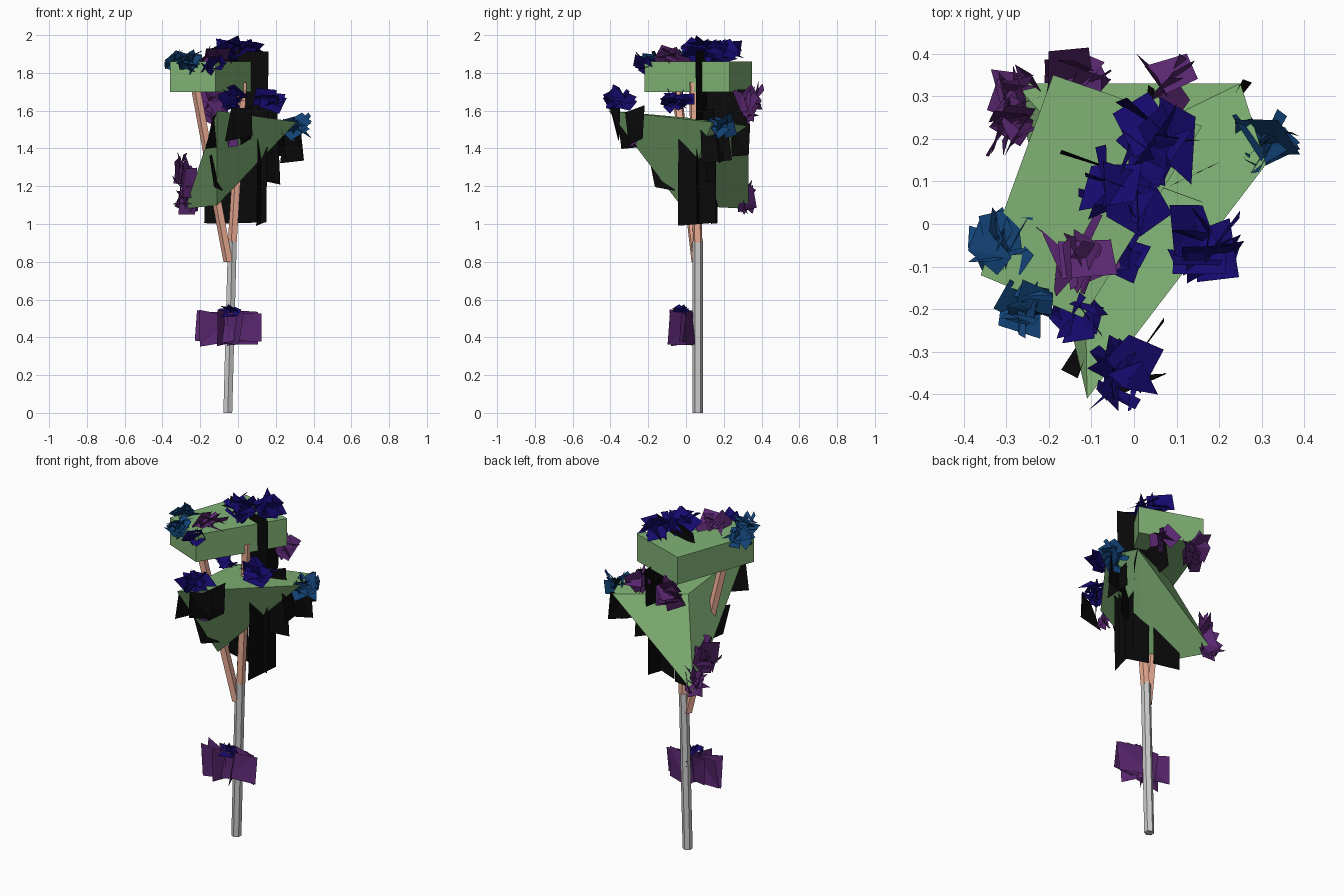
import bpy, bmesh, math, random
from mathutils import Vector

if "Cube" in bpy.data.objects:
    bpy.data.objects.remove(bpy.data.objects["Cube"])

random.seed(11)

def material(name, rgb):
    m = bpy.data.materials.new(name)
    m.diffuse_color = (*rgb, 1)
    m.use_nodes = True
    m.node_tree.nodes["Principled BSDF"].inputs["Base Color"].default_value = m.diffuse_color
    return m

GREEN = material("leaf_green", (0.22, 0.45, 0.18))
BARK = material("bark", (0.85, 0.42, 0.30))
BLACK = material("dark_leaf", (0.003, 0.003, 0.003))
PURPLE = material("purple_petal", (0.10, 0.02, 0.16))
BLUE = material("blue_petal", (0.008, 0.003, 0.16))
TEAL = material("teal_petal", (0.006, 0.055, 0.18))

def finish(name, bm, mat=None):
    me = bpy.data.meshes.new(name)
    bm.to_mesh(me)
    bm.free()
    ob = bpy.data.objects.new(name, me)
    bpy.context.collection.objects.link(ob)
    if mat:
        me.materials.append(mat)
    return ob

def rod(name, a, b, r, sides, mat=None):
    bm = bmesh.new()
    rings = []
    for p in (Vector(a), Vector(b)):
        rings.append([bm.verts.new(p + Vector((r * math.cos(t), r * math.sin(t), 0)))
                      for t in (2 * math.pi * (i + .5) / sides for i in range(sides))])
    for i in range(sides):
        j = (i + 1) % sides
        bm.faces.new((rings[0][i], rings[0][j], rings[1][j], rings[1][i]))
    bm.faces.new(rings[0][::-1])
    bm.faces.new(rings[1])
    return finish(name, bm, mat)

def hull(name, pts, mat):
    bm = bmesh.new()
    for p in pts:
        bm.verts.new(p)
    bmesh.ops.convex_hull(bm, input=bm.verts[:])
    bmesh.ops.dissolve_limit(bm, angle_limit=0.02, verts=bm.verts[:], edges=bm.edges[:])
    bmesh.ops.recalc_face_normals(bm, faces=bm.faces[:])
    return finish(name, bm, mat)

def rand_vec(a):
    return Vector([random.uniform(-a, a) for _ in range(3)])

def sheet(name, x, y, degrees, half, z0, z1, mat, jitter):
    """Upright crumpled sheet turned about z."""
    d = Vector((math.cos(math.radians(degrees)), math.sin(math.radians(degrees)), 0)) * half
    bm = bmesh.new()
    bm.faces.new([bm.verts.new(Vector((x, y, z)) + d * s + rand_vec(jitter))
                  for s, z in ((-1, z0), (1, z0), (1, z1), (-1, z1))])
    bmesh.ops.triangulate(bm, faces=bm.faces[:])
    return finish(name, bm, mat)

def cluster(name, c, r, rz, n, mat):
    """Crumpled four-cornered petals scattered inside a box."""
    c = Vector(c)
    bm = bmesh.new()
    for k in range(n):
        u = Vector([random.gauss(0, 1) for _ in range(3)]).normalized()
        v = u.cross(Vector([random.gauss(0, 1) for _ in range(3)])).normalized()
        off, w = rand_vec(.45), random.choice((0.15, 0.4, 0.55))
        vs = []
        for s, t in ((-1, -1), (1, -1), (1, 1), (-1, 1)):
            q = [max(-1, min(1, e)) for e in off + u * s * .65 + v * t * w + rand_vec(.2)]
            vs.append(bm.verts.new(c + Vector((q[0] * r, q[1] * r, q[2] * rz))))
        bm.faces.new(vs)
    bmesh.ops.triangulate(bm, faces=bm.faces[:])
    return finish(name, bm, mat)

# Pole and branches
rod("pole", (-0.054, 0.062, 0), (-0.03, 0.062, 0.91), 0.027, 6)
rod("left_branch", (-0.05, 0.055, 0.80), (-0.222, -0.05, 1.72), 0.027, 5, BARK)
rod("right_branch", (-0.028, 0.062, 0.90), (0.025, 0.04, 1.75), 0.026, 5, BARK)

# Foliage blocks: a slab on top, a leaning wedge below
top = [(-0.19, 0.35), (0.16, 0.23), (-0.12, -0.22), (-0.36, -0.12)]
hull("upper_foliage", [(x, y, z) for x, y in top for z in (1.70, 1.86)], GREEN)
hull("lower_foliage", [(-0.11, -0.41, 1.60), (0.31, 0.14, 1.54), (0.25, 0.33, 1.52),
                       (-0.12, 0.15, 1.55), (-0.11, -0.03, 1.10), (-0.28, 0.33, 1.08)], GREEN)

# Tall dark leaves through the middle
sheet("dark_leaf_left", -0.10, 0.15, -12, 0.08, 1.0, 1.34, BLACK, 0.005)
sheet("dark_leaf_tall", 0.08, 0.08, -22, 0.085, 1.0, 1.92, BLACK, 0.01)
sheet("dark_leaf_side", 0.12, 0.06, 80, 0.10, 1.0, 1.55, BLACK, 0.01)
sheet("dark_leaf_right", 0.15, 0.12, 35, 0.08, 1.22, 1.60, BLACK, 0.02)
sheet("dark_leaf_back", 0.02, 0.21, 80, 0.11, 1.50, 1.72, BLACK, 0.01)
sheet("dark_leaf_crown", -0.07, 0.15, -14, 0.09, 1.85, 1.93, BLACK, 0.02)

# Small dark leaves under the right corner, the front tip and the front
for i, (x, y, a, z) in enumerate([(0.29, 0.19, 30, 1.43), (0.24, 0.30, 60, 1.43),
                                  (-0.13, -0.29, 70, 1.50), (0.04, -0.28, 40, 1.52),
                                  (0.01, -0.36, 20, 1.54), (-0.10, -0.13, 60, 1.28),
                                  (0.24, 0.16, 100, 1.42)]):
    sheet(f"small_dark_leaf_{i}", x, y, a, 0.06, z - 0.09, z + 0.09, BLACK, 0.025)

# Flower band on the pole: broad crossing sheets with a small tuft
for i, (x, y, a) in enumerate([(-0.12, -0.05, 5), (0.02, -0.03, 12), (-0.05, 0.01, -8),
                               (-0.07, -0.01, 65), (-0.03, 0.0, 120), (-0.13, 0.0, -15),
                               (0.03, 0.02, -12)]):
    sheet(f"pole_petal_{i}", x, y, a, 0.09, 0.37, 0.53, PURPLE, 0.02)
cluster("pole_tuft", (-0.045, -0.03, 0.535), 0.07, 0.04, 6, BLUE)

# Flower clusters: name, place, radius, half height, petals
def bunch(mat, items):
    for name, c, r, rz, n in items:
        cluster(name, c, r, rz, n, mat)

bunch(BLUE, [("crown_flower", (-0.02, 0.08, 1.92), 0.11, 0.08, 14),
             ("crown_back_flower", (0.06, 0.20, 1.91), 0.11, 0.07, 11),
             ("upper_edge_flower", (-0.13, -0.21, 1.84), 0.07, 0.06, 7),
             ("right_flower", (0.17, -0.05, 1.65), 0.10, 0.07, 12),
             ("front_flower", (-0.02, -0.35, 1.67), 0.09, 0.07, 13),
             ("inner_flower", (-0.02, -0.08, 1.67), 0.06, 0.06, 6)])
bunch(TEAL, [("upper_left_flower", (-0.31, -0.04, 1.87), 0.08, 0.06, 14),
             ("upper_front_flower", (-0.26, -0.20, 1.86), 0.07, 0.07, 14),
             ("far_right_flower", (0.31, 0.19, 1.51), 0.08, 0.08, 14)])
bunch(PURPLE, [("upper_mid_flower", (-0.13, -0.07, 1.87), 0.10, 0.08, 11),
               ("left_flower", (-0.28, 0.22, 1.27), 0.08, 0.13, 10),
               ("low_left_flower", (-0.28, 0.31, 1.15), 0.08, 0.10, 9),
               ("back_left_flower", (-0.13, 0.35, 1.63), 0.08, 0.13, 9),
               ("back_flower", (0.07, 0.32, 1.65), 0.08, 0.09, 6),
               ("small_front_flower", (-0.02, -0.28, 1.45), 0.04, 0.06, 5)])
